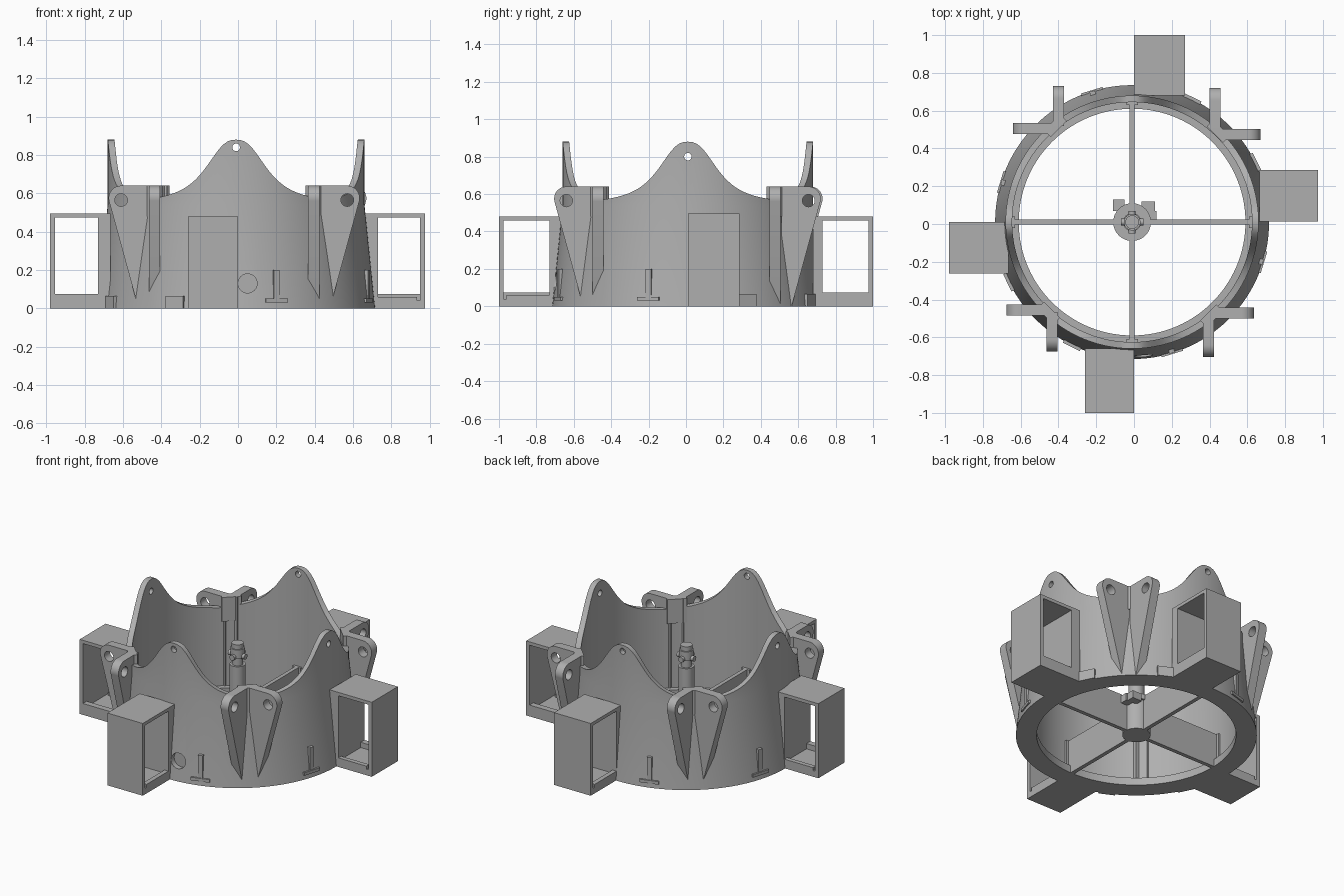
import bpy, bmesh, math
from mathutils import Matrix, Vector

old = bpy.data.objects.get("Cube")
if old:
    bpy.data.objects.remove(old, do_unlink=True)

grey = bpy.data.materials.new("plain_grey")
grey.use_nodes = True
COLOUR = (0.43, 0.43, 0.43, 1)
grey.diffuse_color = COLOUR
grey.node_tree.nodes["Principled BSDF"].inputs["Base Color"].default_value = COLOUR

CX, CY = -0.01, 0.01          # axis of the drum


def add(name, mesh, smooth=False):
    ob = bpy.data.objects.new(name, mesh)
    bpy.context.scene.collection.objects.link(ob)
    mesh.materials.clear()
    mesh.materials.append(grey)
    if smooth:
        bpy.ops.object.select_all(action='DESELECT')
        ob.select_set(True)
        bpy.context.view_layer.objects.active = ob
        bpy.ops.object.shade_smooth_by_angle(angle=math.radians(30))
    return ob


def from_bm(name, bm, smooth=False):
    bmesh.ops.recalc_face_normals(bm, faces=bm.faces)
    mesh = bpy.data.meshes.new(name)
    bm.to_mesh(mesh)
    bm.free()
    return add(name, mesh, smooth)


def boxes(name, ranges, matrix=Matrix()):
    """One object made of boxes given as (x0, x1, y0, y1, z0, z1)."""
    bm = bmesh.new()
    for x0, x1, y0, y1, z0, z1 in ranges:
        place = Matrix.Translation(((x0 + x1) / 2, (y0 + y1) / 2, (z0 + z1) / 2))
        size = Matrix.Diagonal((abs(x1 - x0), abs(y1 - y0), z1 - z0, 1))
        bmesh.ops.create_cube(bm, size=1, matrix=matrix @ place @ size)
    return from_bm(name, bm)


def cylinder_bm(bm, r, length, matrix, sides=32):
    bmesh.ops.create_cone(bm, cap_ends=True, segments=sides, radius1=r, radius2=r,
                          depth=length, matrix=matrix)


def baked(ob):
    dg = bpy.context.evaluated_depsgraph_get()
    return bpy.data.meshes.new_from_object(ob.evaluated_get(dg))


# Drum wall with four raised peaks and an inner foot lip
def rim_height(a):
    s = 0.67 * min(abs(math.sin(a)), abs(math.cos(a)))
    return 0.545 + 0.335 / (1 + (s / 0.175) ** 2.6)


bm = bmesh.new()
N = 192
columns = []
for i in range(N):
    a = 2 * math.pi * i / N
    top = rim_height(a)
    profile = [(0.725, 0), (0.67, 0.54), (0.67, top), (0.635, top), (0.635, 0.05),
               (0.6, 0.05), (0.6, 0)]
    columns.append([bm.verts.new((CX + r * math.cos(a), CY + r * math.sin(a), z))
                    for r, z in profile])
for i in range(N):
    p, q = columns[i], columns[(i + 1) % N]
    for j in range(len(p)):
        k = (j + 1) % len(p)
        bm.faces.new((p[j], q[j], q[k], p[k]))
drum = from_bm("drum_wall", bm)

# Pin holes through the peaks, and the round socket at the front
bm = bmesh.new()
cylinder_bm(bm, 0.02, 2, Matrix.Translation((CX, 0, 0.84)) @ Matrix.Rotation(math.pi / 2, 4, 'X'))
cylinder_bm(bm, 0.02, 2, Matrix.Translation((0, CY, 0.80)) @ Matrix.Rotation(math.pi / 2, 4, 'Y'))
cylinder_bm(bm, 0.05, 0.08, Matrix.Translation((0.05, -0.71, 0.13)) @ Matrix.Rotation(math.pi / 2, 4, 'X'))
cutter = from_bm("hole_cutter", bm)
cutter.hide_render = True
cut = drum.modifiers.new("holes", 'BOOLEAN')
cut.operation = 'DIFFERENCE'
cut.object = cutter
cut.solver = 'EXACT'
mesh = baked(drum)
bpy.data.objects.remove(drum, do_unlink=True)
bpy.data.objects.remove(cutter, do_unlink=True)
add("drum_wall", mesh, smooth=True)

# Cross spokes with small end pads
H = 0.23
boxes("spoke_across", [(CX - 0.64, CX + 0.64, CY - 0.013, CY + 0.013, 0, H)])
boxes("spoke_along", [(CX - 0.013, CX + 0.013, CY - 0.64, CY + 0.64, 0, H)])
for k in range(4):
    turn = Matrix.Translation((CX, CY, 0)) @ Matrix.Rotation(k * math.pi / 2, 4, 'Z')
    boxes("spoke_end_pad", [(0.62, 0.645, -0.03, 0.03, 0, H)], turn)

# Central hub, post and knob
for name, r, z0, z1 in [("hub", 0.085, 0, 0.2), ("hub_collar", 0.1, 0.2, 0.235),
                        ("post", 0.048, 0.235, 0.49), ("post_neck", 0.034, 0.49, 0.54),
                        ("post_knob", 0.044, 0.54, 0.6), ("post_tip", 0.036, 0.6, 0.63)]:
    bm = bmesh.new()
    cylinder_bm(bm, r, z1 - z0, Matrix.Translation((CX, CY, (z0 + z1) / 2)))
    from_bm(name, bm, smooth=True)
bm = bmesh.new()
for axis in 'XY':
    cylinder_bm(bm, 0.018, 0.12, Matrix.Translation((CX, CY, 0.55)) @ Matrix.Rotation(math.pi / 2, 4, axis), 16)
from_bm("knob_pins", bm, smooth=True)
boxes("collar_lugs", [(-0.11, -0.05, 0.07, 0.13, 0.17, 0.22), (0.04, 0.11, 0.07, 0.12, 0.17, 0.22),
                      (0.07, 0.12, 0.0, 0.07, 0.17, 0.22)])


# Four open housings: local x runs outward, the window runs along local y
def housing(name, outward, side, inner, outer, start, end, top):
    m = Matrix.Identity(4)
    m.col[0] = Vector(outward).to_4d() * 1
    m.col[1] = Vector(side).to_4d() * 1
    m.col[0][3] = m.col[1][3] = 0
    boxes(name, [(inner, outer, start, end, 0, 0.04),
                 (inner, outer, start, end, top - 0.022, top),
                 (outer - 0.024, outer, start, end, 0, top),
                 (inner, 0.73, start, end, 0, top),
                 (inner, outer, end - 0.04, end, 0.04, 0.075),
                 (inner, outer - 0.04, start, start + 0.03, 0.04, 0.06)], m)


housing("housing_left", (1, 0, 0), (0, 1, 0), 0.665, 0.975, 0.012, 0.285, 0.495)
housing("housing_right", (-1, 0, 0), (0, -1, 0), 0.665, 0.98, -0.01, 0.262, 0.495)
housing("housing_back", (0, 1, 0), (1, 0, 0), 0.68, 1.0, 0.0, 0.27, 0.48)
housing("housing_front", (0, -1, 0), (-1, 0, 0), 0.66, 1.0, 0.0, 0.26, 0.48)


# Pivot arms: tapered plates with a rounded, drilled end
def arm(name, axis, sign, across, tip):
    u = tip - 0.065
    outline = [(tip - 0.21, 0), (tip - 0.21, 0.64)]
    for i in range(13):
        a = math.radians(90 - i * 8.5)
        outline.append((u + 0.065 * math.cos(a), 0.575 + 0.065 * math.sin(a)))
    outline.append((tip - 0.155, 0))
    hole = [(u + 0.033 * math.cos(i * math.pi / 12), 0.565 + 0.033 * math.sin(i * math.pi / 12))
            for i in range(24)]
    cu = bpy.data.curves.new(name, 'CURVE')
    cu.dimensions = '2D'
    cu.fill_mode = 'BOTH'
    cu.extrude = 0.029
    for pts in (outline, hole):
        sp = cu.splines.new('POLY')
        sp.points.add(len(pts) - 1)
        for p, (x, y) in zip(sp.points, pts):
            p.co = (x, y, 0, 1)
        sp.use_cyclic_u = True
    tmp = bpy.data.objects.new(name, cu)
    bpy.context.scene.collection.objects.link(tmp)
    mesh = baked(tmp)
    bpy.data.objects.remove(tmp, do_unlink=True)
    out = Vector((sign, 0, 0)) if axis == 'X' else Vector((0, sign, 0))
    up = Vector((0, 0, 1))
    m = Matrix((out, up, out.cross(up))).transposed().to_4x4()
    m.translation = (0, across, 0) if axis == 'X' else (across, 0, 0)
    mesh.transform(m)
    add(name, mesh, smooth=True)


for label, sx, sy, yc, xtip, xc, ytip in [
        ("front_right", -1, -1, -0.455, 0.675, -0.435, 0.675),
        ("front_left", 1, -1, -0.47, 0.635, 0.395, 0.705),
        ("back_right", -1, 1, 0.505, 0.64, -0.40, 0.73),
        ("back_left", 1, 1, 0.475, 0.67, 0.43, 0.72)]:
    arm("side_arm_" + label, 'X', sx, yc, xtip)
    arm("end_arm_" + label, 'Y', sy, xc, ytip)
    # Web joining the two arms above the rim
    mid = Matrix.Translation((xc + sx * 0.02, yc + sy * 0.02, 0)) @ Matrix.Rotation(math.atan2(sy, sx), 4, 'Z')
    boxes("arm_web_" + label, [(-0.03, 0.02, -0.06, 0.06, 0.48, 0.64)], mid)

# Small latch tabs and foot blocks round the outside
for k in range(4):
    side = 1 if k % 2 else -1
    base = Matrix.Translation((CX, CY, 0)) @ Matrix.Rotation(k * math.pi / 2, 4, 'Z')
    tab = base @ Matrix.Rotation(side * math.radians(17), 4, 'Z')
    boxes("latch_tab", [(0.68, 0.725, -0.015, 0.015, 0.05, 0.2),
                        (0.7, 0.73, -0.06, 0.06, 0.03, 0.05)], tab)
    block = base @ Matrix.Rotation(-side * math.radians(26), 4, 'Z')
    boxes("foot_block", [(0.67, 0.735, -0.05, 0.05, 0, 0.065)], block)
